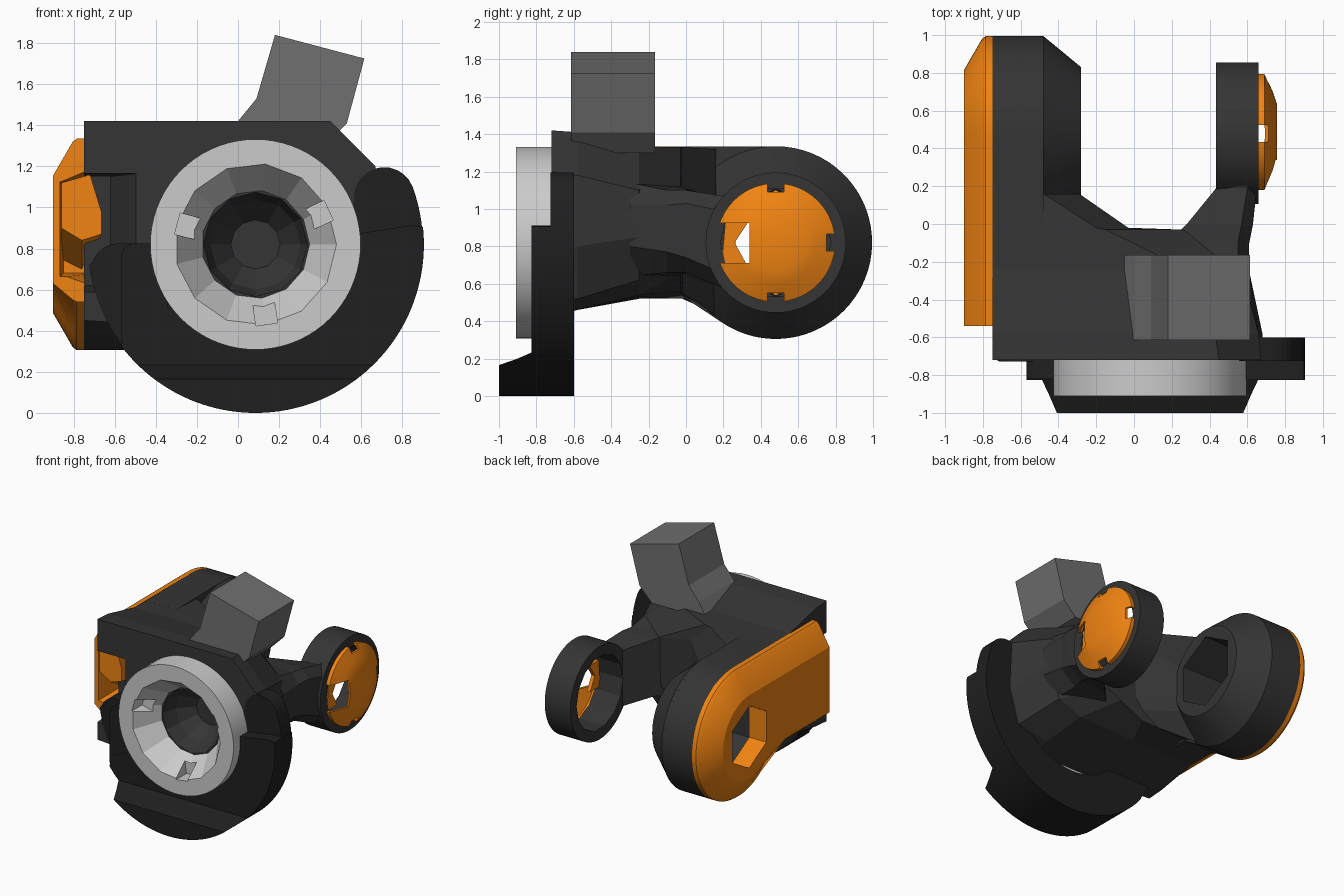
import bpy, bmesh
from math import cos, sin, radians, pi, asin

if "Cube" in bpy.data.objects:
    bpy.data.objects.remove(bpy.data.objects["Cube"])


def material(name, c):
    m = bpy.data.materials.new(name)
    m.diffuse_color = (*c, 1)
    m.use_nodes = True
    m.node_tree.nodes["Principled BSDF"].inputs["Base Color"].default_value = m.diffuse_color
    return m


DARK = material("dark_shell", (0.035, 0.035, 0.035))
BLACK = material("black_guard", (0.014, 0.014, 0.014))
ORANGE = material("orange_cover", (0.88, 0.23, 0.006))
SILVER = material("silver_ring", (0.52, 0.52, 0.52))
GREY = material("grey_block", (0.16, 0.16, 0.16))


def loft(name, axis, sections, mat=None, smooth=False):
    """Skin matching outlines placed along the x axis (y,z pairs) or y axis (x,z pairs)."""
    bm = bmesh.new()
    rows = []
    for t, pts in sections:
        rows.append([bm.verts.new((t, u, v) if axis == 'x' else (u, t, v)) for u, v in pts])
    n = len(rows[0])
    for a, b in zip(rows, rows[1:]):
        for i in range(n):
            j = (i + 1) % n
            bm.faces.new((a[i], a[j], b[j], b[i]))
    bm.faces.new(rows[0])
    bm.faces.new(rows[-1])
    bmesh.ops.recalc_face_normals(bm, faces=bm.faces)
    me = bpy.data.meshes.new(name)
    bm.to_mesh(me)
    bm.free()
    ob = bpy.data.objects.new(name, me)
    bpy.context.collection.objects.link(ob)
    if mat:
        me.materials.append(mat)
    if smooth:
        activate(ob)
        bpy.ops.object.shade_smooth_by_angle(angle=radians(25))
    return ob


def activate(ob):
    bpy.ops.object.select_all(action='DESELECT')
    ob.select_set(True)
    bpy.context.view_layer.objects.active = ob


def arc(c, r, a0, a1, n):
    return [(c[0] + r * cos(radians(a0 + (a1 - a0) * i / n)),
             c[1] + r * sin(radians(a0 + (a1 - a0) * i / n))) for i in range(n + 1)]


def circle(c, r, n=64, start=0):
    return arc(c, r, start, start + 360, n)[:-1]


def rect(u0, u1, v0, v1):
    return [(u0, v0), (u1, v0), (u1, v1), (u0, v1)]


def cut(targets, axis, sections):
    """Subtract a lofted cutter from each target, then remove the cutter."""
    c = loft("cutter", axis, sections)
    c.hide_render = True
    for ob in targets:
        m = ob.modifiers.new("cut", 'BOOLEAN')
        m.operation, m.solver, m.object = 'DIFFERENCE', 'EXACT', c
        activate(ob)
        bpy.ops.object.modifier_apply(modifier=m.name)
    bpy.data.objects.remove(c)


HINGE = (0.48, 0.82)   # y, z of both arm ends
HUB = (0.085, 0.82)    # x, z of the front ring

# Faceted central body
body = loft("central_body", 'y', [
    (-0.72, [(-.75, .45), (-.75, 1.42), (.45, 1.42), (.67, 1.2), (.68, .8), (.6, .5), (.35, .42), (-.3, .42)]),
    (-0.58, [(-.75, .46), (-.75, 1.41), (.43, 1.41), (.66, 1.18), (.68, .8), (.6, .52), (.35, .46), (-.3, .46)]),
    (-0.25, [(-.75, .52), (-.75, 1.335), (.3, 1.335), (.57, 1.1), (.61, .85), (.5, .62), (.3, .54), (-.2, .53)]),
    (-0.03, [(-.75, .52), (-.75, 1.33), (-.15, 1.33), (.26, 1.12), (.26, .85), (.24, .72), (.1, .66), (-.1, .56)]),
    (-0.02, [(-.75, .52), (-.75, 1.33), (-.2, 1.33), (-.03, 1.18), (-.03, .85), (-.04, .72), (-.1, .64), (-.25, .55)]),
    (0.16, [(-.75, .44), (-.75, 1.33), (-.48, 1.32), (-.29, 1.0), (-.29, .88), (-.29, .76), (-.32, .64), (-.48, .43)]),
], DARK)
cut([body], 'y', [(-.74, circle(HUB, .26, 12)), (-.6, circle(HUB, .22, 12)), (-.48, circle(HUB, .12, 12))])

# Open pocket at the front left of the body
cut([body], 'y', [(-.8, rect(-.8, -.46, .58, 1.17)), (-.45, rect(-.8, -.62, .62, 1.15))])

# Left arm: rounded slab, tapered boss, bore
outline = arc(HINGE, .515, -125, 90, 40) + [(-.1, 1.332), (-.1, .52), (.0, .52)]
slab = loft("left_arm", 'x', [(-.75, outline), (-.48, outline)], DARK, True)
boss = loft("left_arm_boss", 'x', [(-.5, circle(HINGE, .515)), (-.48, circle(HINGE, .515)),
                                   (-.28, circle(HINGE, .35))], DARK, True)
cut([slab, boss], 'x', [(-.8, circle(HINGE, .28, 6, 30)), (-.2, circle(HINGE, .29, 6, 30))])

# Orange side cover with bevelled rim and hexagonal window
wide = arc(HINGE, .515, -125, 90, 40) + [(-.54, 1.335), (-.54, .54), (-.03, .545)]
mid = arc(HINGE, .5, -125, 90, 40) + [(-.54, 1.32), (-.54, .55), (-.02, .555)]
slim = arc(HINGE, .335, -125, 90, 40) + [(-.54, 1.155), (-.54, .63), (.02, .63)]
cover = loft("left_side_cover", 'x', [(-.9, slim), (-.805, mid), (-.785, wide), (-.748, wide)], ORANGE, True)
cut([cover], 'x', [(-.95, circle(HINGE, .25, 6, 30)), (-.7, circle(HINGE, .25, 6, 30))])
cut([cover], 'y', [(-.6, [(-.87, .66), (-.7, .6), (-.7, 1.2), (-.87, 1.13)]), (-.3, rect(-.85, -.7, .68, 1.1))])
loft("cover_latch", 'y', [
    (-.535, [(-.86, .9), (-.76, .84), (-.665, .87), (-.665, .98), (-.72, 1.16), (-.86, 1.12)]),
    (-.3, [(-.86, .75), (-.76, .7), (-.72, .8), (-.72, .98), (-.74, 1.16), (-.86, 1.12)])], ORANGE)

# Right arm: faceted neck and open hoop
neck = loft("right_arm_neck", 'y', [
    (-.3, [(.15, .62), (.5, .64), (.61, .8), (.61, 1.02), (.55, 1.14), (.15, 1.2)]),
    (-.1, [(.18, .64), (.48, .66), (.61, .77), (.61, 1.02), (.55, 1.1), (.18, 1.14)]),
    (.0, [(.28, .65), (.5, .66), (.62, .74), (.63, 1.03), (.57, 1.1), (.28, 1.11)]),
    (.19, [(.435, .6), (.56, .58), (.65, .66), (.65, .99), (.6, 1.07), (.435, 1.05)]),
    (.3, [(.44, .54), (.56, .53), (.65, .58), (.65, 1.06), (.6, 1.1), (.44, 1.1)]),
], DARK)
hoop = loft("right_arm_hoop", 'x', [(.433, circle(HINGE, .375)), (.66, circle(HINGE, .375))], DARK, True)
cut([neck, hoop], 'x', [(.15, circle(HINGE, .295, 14)), (.7, circle(HINGE, .295, 14))])

# Orange domed cap with three notches and a side window
cap = loft("right_arm_cap", 'x', [(.65, circle(HINGE, .318)), (.69, circle(HINGE, .318)), (.735, circle(HINGE, .22)),
                                  (.758, circle(HINGE, .15))], ORANGE, True)
cut([cap], 'x', [(.6, circle(HINGE, .3, 32)), (.68, circle(HINGE, .3, 32)), (.725, circle(HINGE, .2, 32)),
                 (.745, circle(HINGE, .14, 32))])
for y0, y1, z0, z1 in [(.435, .525, 1.09, 1.2), (.435, .525, .45, .55), (.75, .85, .775, .865), (.1, .34, .71, .925)]:
    cut([cap], 'x', [(.6, rect(y0, y1, z0, z1)), (.8, rect(y0, y1, z0, z1))])
wedge = [(.19, .71), (.32, .71), (.26, .82), (.33, .925), (.21, .925)]
loft("cap_window_wedge", 'x', [(.63, wedge), (.66, wedge)], ORANGE)

# Silver front ring with faceted funnel and small slots
ring = loft("front_ring", 'y', [(-.91, circle(HUB, .512, 72)), (-.715, circle(HUB, .512, 72))], SILVER, True)
cut([ring], 'y', [(-.93, circle(HUB, .408, 13)), (-.70, circle(HUB, .25, 13))])
for a in (25, 165, 278):
    slot = circle((HUB[0] + .34 * cos(radians(a)), HUB[1] + .34 * sin(radians(a))), .075, 4, a + 45)
    cut([ring], 'y', [(-.95, slot), (-.78, slot)])


# Black crescent guard: long back layer, shorter front layer, left tip, bottom lip
def crescent(a0, a1, tip):
    pts = arc(HUB, .815 if tip else .82, a0, a1, 64)
    if tip:
        c = (HUB[0] + .667 * cos(radians(a1)), HUB[1] + .667 * sin(radians(a1)))
        pts += arc(c, .148, a1 + 15, a1 + 165, 10)
    else:
        pts += arc(HUB, .76, a1 + 1, a1 + 1, 1)[:1]
    pts += arc(HUB, .5, a1, a0, 64)
    pts += [(HUB[0] + .74 * cos(radians(a0 - 4)), HUB[1] + .74 * sin(radians(a0 - 4)))]
    return pts


back = crescent(187, 380, True)
loft("guard_back_layer", 'y', [(-.725, back), (-.6, back)], BLACK, True)
front = crescent(217, 366, False)
loft("guard_front_layer", 'y', [(-.825, front), (-.6, front)], BLACK, True)
tip = arc((-.58, .69), .135, 90, 180, 8) + arc(HUB, .8, 188, 208, 8) + [(-.42, .55), (-.42, .825)]
loft("guard_left_tip", 'y', [(-.727, tip), (-.6, tip)], BLACK, True)
tab = arc((-.5, .755), .07, 90, 180, 6) + [(-.57, .35), (-.3, .3), (-.4, .825)]
loft("guard_left_tab", 'y', [(-.82, tab), (-.7, tab)], BLACK)


def segment(z):
    a = 180 / pi * asin((.82 - z) / .82)
    return arc(HUB, .82, 180 + a, 360 - a, 32)


loft("guard_bottom_lip", 'y', [(-1.0, segment(.165)), (-.9, segment(.2)), (-.82, segment(.235))], BLACK, True)

# Tilted grey block on top, with its small side hook
block = [(-.07, 1.3), (0, 1.42), (.09, 1.53), (.18, 1.84), (.615, 1.725), (.53, 1.41), (.42, 1.3)]
loft("top_block", 'y', [(-.615, block), (-.165, block)], GREY)
loft("block_hook", 'y', [(-.57, [(-.03, 1.35), (.06, 1.44), (.1, 1.35)]),
                         (-.47, [(-.03, 1.35), (.0, 1.42), (.1, 1.35)])], DARK)
